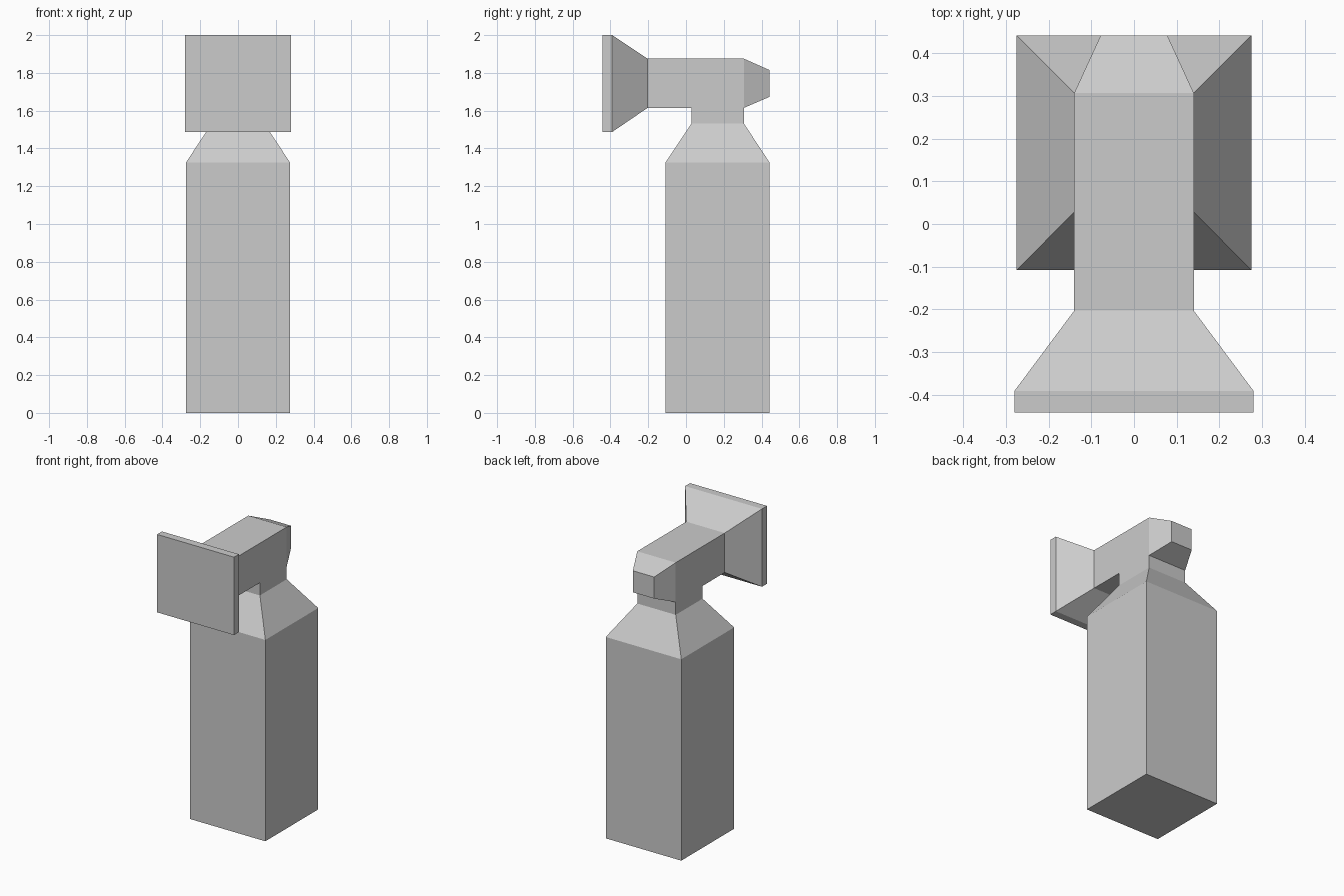
import bpy, bmesh

if "Cube" in bpy.data.objects:
    bpy.data.objects.remove(bpy.data.objects["Cube"])


def loft(bm, rings):
    """Skin a list of four-point rings; returns the ring vertices and side faces."""
    vr = [[bm.verts.new(p) for p in r] for r in rings]
    sides = [[bm.faces.new((a[i], a[(i + 1) % 4], b[(i + 1) % 4], b[i]))
              for i in range(4)] for a, b in zip(vr, vr[1:])]
    return vr, sides


def flat_ring(hx, y0, y1, z):
    return [(-hx, y0, z), (hx, y0, z), (hx, y1, z), (-hx, y1, z)]


def upright_ring(hx, z0, z1, y):
    return [(-hx, y, z0), (hx, y, z0), (hx, y, z1), (-hx, y, z1)]


bm = bmesh.new()

# Square body with tapered shoulder and narrow neck (half width, y range, z)
body, _ = loft(bm, [flat_ring(*s) for s in (
    (0.275, -0.108, 0.442, 0),
    (0.275, -0.108, 0.442, 1.326),
    (0.14, 0.028, 0.307, 1.531),
    (0.14, 0.028, 0.307, 1.615))])
bm.faces.new(body[0])

# Horizontal head: flared front plate, straight barrel, chamfered rear (half width, z range, y)
head, sides = loft(bm, [upright_ring(*s) for s in (
    (0.28, 1.487, 2.0, -0.442),
    (0.28, 1.487, 2.0, -0.391),
    (0.14, 1.615, 1.875, -0.203),
    (0.14, 1.615, 1.875, 0.028),
    (0.14, 1.615, 1.875, 0.307),
    (0.078, 1.673, 1.815, 0.442))])
bm.faces.new(head[0])
bm.faces.new(head[-1])

# Open the barrel underside where the neck joins, then weld
bm.faces.remove(sides[3][0])
bmesh.ops.remove_doubles(bm, verts=bm.verts, dist=0.0005)
bmesh.ops.recalc_face_normals(bm, faces=bm.faces)

mesh = bpy.data.meshes.new("bottle_with_head")
bm.to_mesh(mesh)
bm.free()
bpy.context.collection.objects.link(bpy.data.objects.new("bottle_with_head", mesh))
